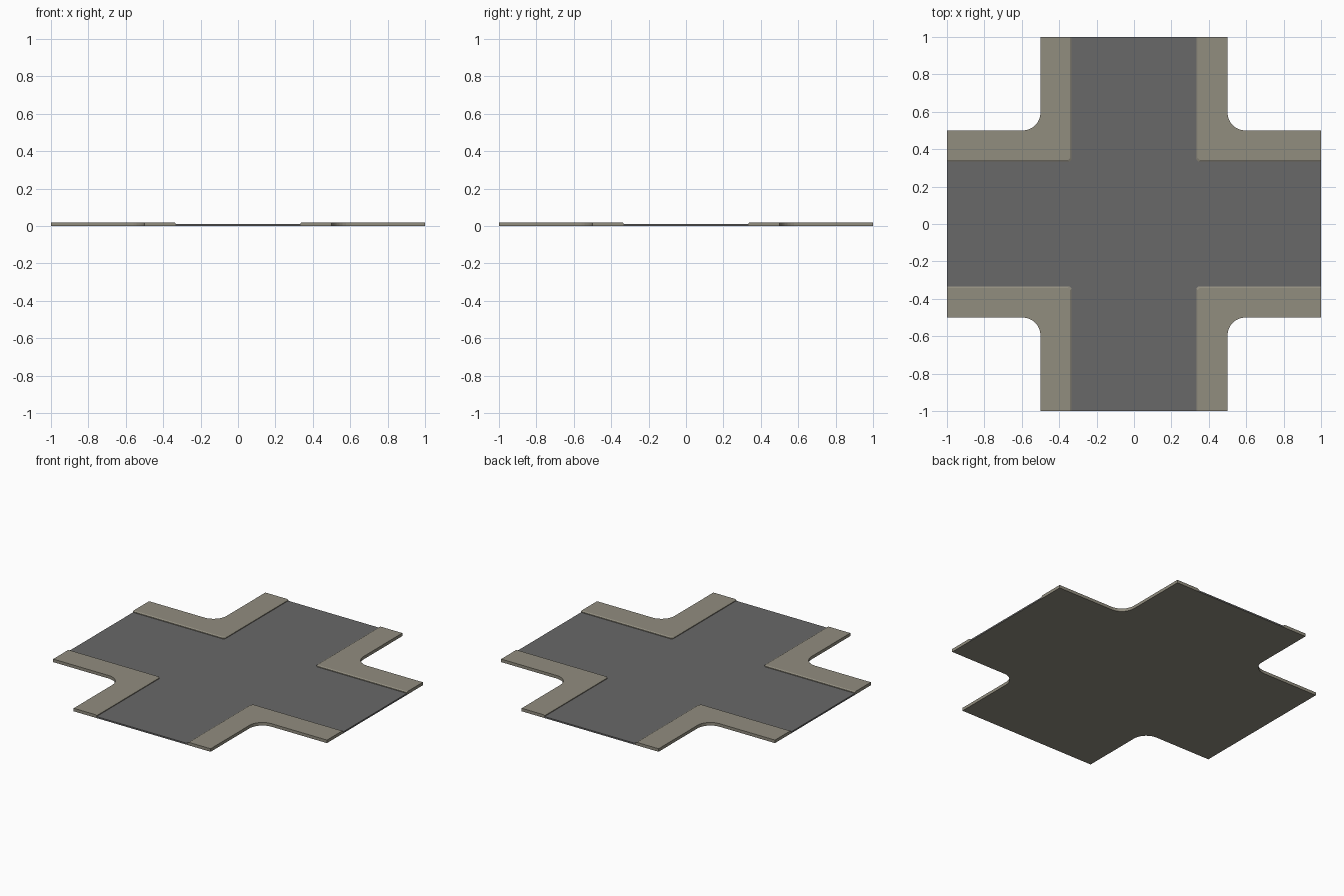
import bpy, bmesh, math

if "Cube" in bpy.data.objects:
    bpy.data.objects.remove(bpy.data.objects["Cube"])

ROAD_Z, TOP_Z = 0.01, 0.02      # road height, pavement height
A, W, C, R = 0.333, 0.5, 0.012, 0.095   # kerb line, outer edge, corner cut, outer fillet
BEV = 0.008


def material(name, col):
    m = bpy.data.materials.new(name)
    m.diffuse_color = (*col, 1)
    m.use_nodes = True
    m.node_tree.nodes["Principled BSDF"].inputs["Base Color"].default_value = m.diffuse_color
    return m


stone = material("warm stone", (0.285, 0.266, 0.212))
asphalt = material("asphalt grey", (0.14, 0.14, 0.14))


def finish(name, bm, mats):
    me = bpy.data.meshes.new(name)
    bm.to_mesh(me)
    bm.free()
    for m in mats:
        me.materials.append(m)
    ob = bpy.data.objects.new(name, me)
    bpy.context.collection.objects.link(ob)
    return ob


def pavement_outline(a):
    """L-shaped corner outline, counter-clockwise, kerb edges last."""
    arc = [(W + R + R * math.cos(math.radians(t)), W + R + R * math.sin(math.radians(t)))
           for t in (270 - 90 * i / 8 for i in range(9))]
    return [(1, a), (1, W)] + arc + [(W, 1), (a, 1), (a, a + C), (a + C, a)]


def pavement(name, sx, sy):
    bm = bmesh.new()
    levels = [(0, A), (ROAD_Z, A), (TOP_Z - 0.005, A), (TOP_Z, A + BEV)]
    rings = [[bm.verts.new((x * sx, y * sy, z)) for x, y in pavement_outline(a)]
             for z, a in levels]
    n = len(rings[0])
    for k in range(3):
        for i in range(n):
            if k == 0 and i >= n - 3:   # kerb wall is hidden below the road surface
                continue
            j = (i + 1) % n
            bm.faces.new((rings[k][i], rings[k][j], rings[k + 1][j], rings[k + 1][i]))
    bm.faces.new(rings[0][::-1])
    bm.faces.new(rings[3])
    if sx * sy < 0:
        bmesh.ops.reverse_faces(bm, faces=bm.faces[:])
    return finish(name, bm, [stone])


# Four raised pavement corners
for sx, xn in ((1, "right"), (-1, "left")):
    for sy, yn in ((1, "back"), (-1, "front")):
        pavement(f"pavement_{yn}_{xn}", sx, sy)

# Cross-shaped road slab between them
quarter = [(1, A), (A + C, A), (A, A + C), (A, 1)]
outline = []
for q in range(4):
    c, s = round(math.cos(q * math.pi / 2)), round(math.sin(q * math.pi / 2))
    outline += [(c * x - s * y, s * x + c * y) for x, y in quarter]
bm = bmesh.new()
low = [bm.verts.new((x, y, 0)) for x, y in outline]
high = [bm.verts.new((x, y, ROAD_Z)) for x, y in outline]
bm.faces.new(high)
bm.faces.new(low[::-1]).material_index = 1      # stone underside
for i in range(3, 16, 4):                       # only the four open road ends
    j = (i + 1) % 16
    bm.faces.new((low[i], low[j], high[j], high[i]))
finish("road", bm, [asphalt, stone])
